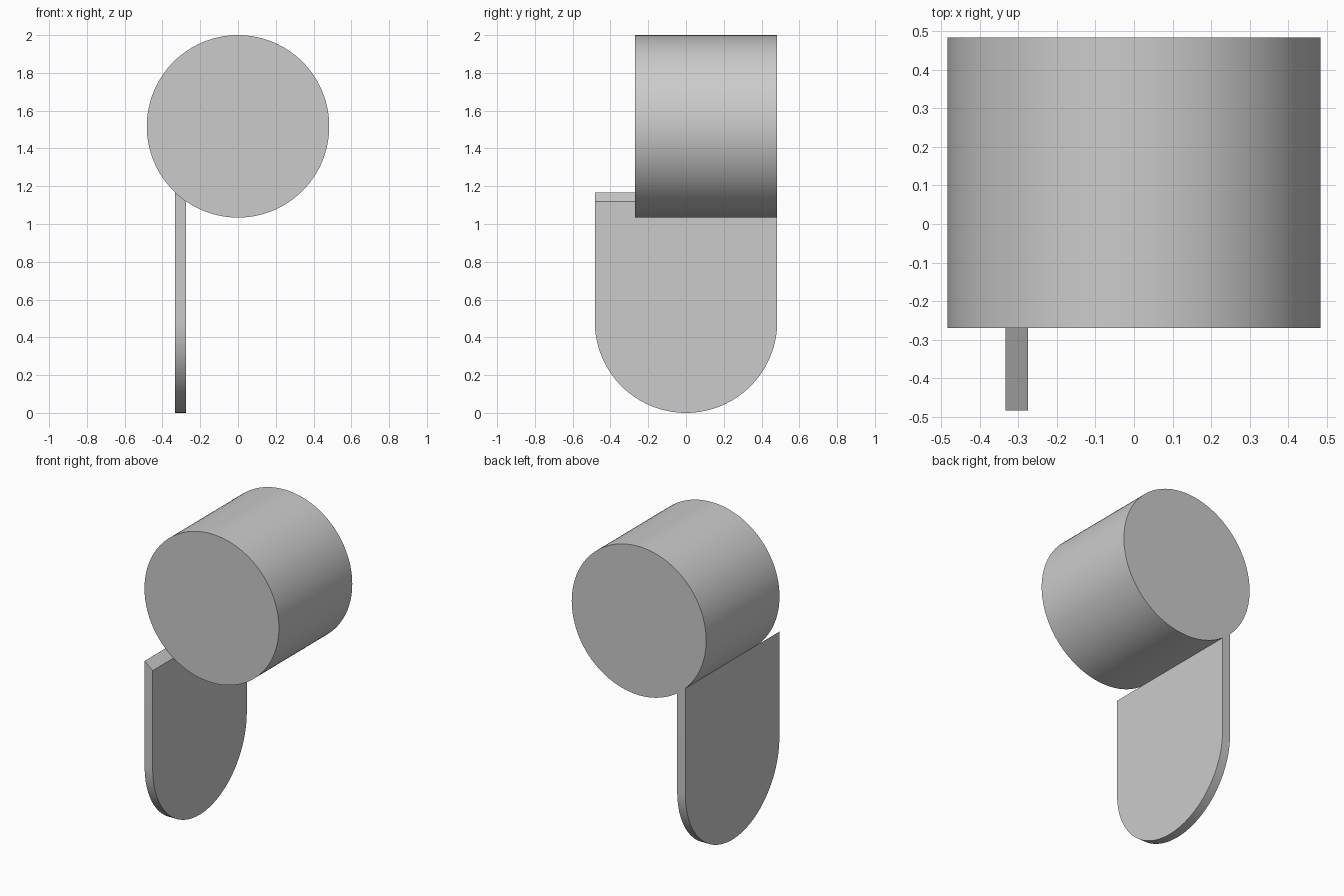
import bpy
import bmesh
from math import pi, sin, cos, sqrt, radians

default = bpy.data.objects.get("Cube")
if default:
    bpy.data.objects.remove(default, do_unlink=True)

R = 0.483             # radius of the drum and of the plate's rounded end
DRUM_Z = 2 - R        # height of the drum axis
DRUM_FRONT, DRUM_BACK = -0.27, R
PLATE_OUT, PLATE_IN = -0.333, -0.275

grey = bpy.data.materials.new("plain grey")
grey.use_nodes = True
grey.diffuse_color = (0.6, 0.6, 0.6, 1)
grey.node_tree.nodes["Principled BSDF"].inputs["Base Color"].default_value = (0.6, 0.6, 0.6, 1)


def prism(name, start, end):
    """Close two matching outlines into a solid with smooth curved sides."""
    bm = bmesh.new()
    a = [bm.verts.new(p) for p in start]
    b = [bm.verts.new(p) for p in end]
    bm.faces.new(a)
    bm.faces.new(b[::-1])
    for i in range(len(a)):
        j = (i + 1) % len(a)
        bm.faces.new((a[i], b[i], b[j], a[j]))
    bmesh.ops.recalc_face_normals(bm, faces=bm.faces)
    mesh = bpy.data.meshes.new(name)
    bm.to_mesh(mesh)
    bm.free()
    mesh.materials.append(grey)
    obj = bpy.data.objects.new(name, mesh)
    bpy.context.collection.objects.link(obj)
    bpy.ops.object.select_all(action="DESELECT")
    obj.select_set(True)
    bpy.context.view_layer.objects.active = obj
    bpy.ops.object.shade_smooth_by_angle(angle=radians(30))
    return obj


# Drum lying along y
def drum_ring(y, sides=128):
    angles = [2 * pi * i / sides for i in range(sides)]
    return [(R * sin(t), y, DRUM_Z + R * cos(t)) for t in angles]


prism("drum", drum_ring(DRUM_FRONT), drum_ring(DRUM_BACK))


# Upright plate with a round lower end; its sloped top meets the drum surface
def plate_outline(x, steps=64):
    top = DRUM_Z - sqrt(R * R - x * x)
    arc = [pi + pi * i / steps for i in range(steps + 1)]
    return [(x, -R, top)] + [(x, R * cos(t), R + R * sin(t)) for t in arc] + [(x, R, top)]


prism("support_plate", plate_outline(PLATE_OUT), plate_outline(PLATE_IN))
